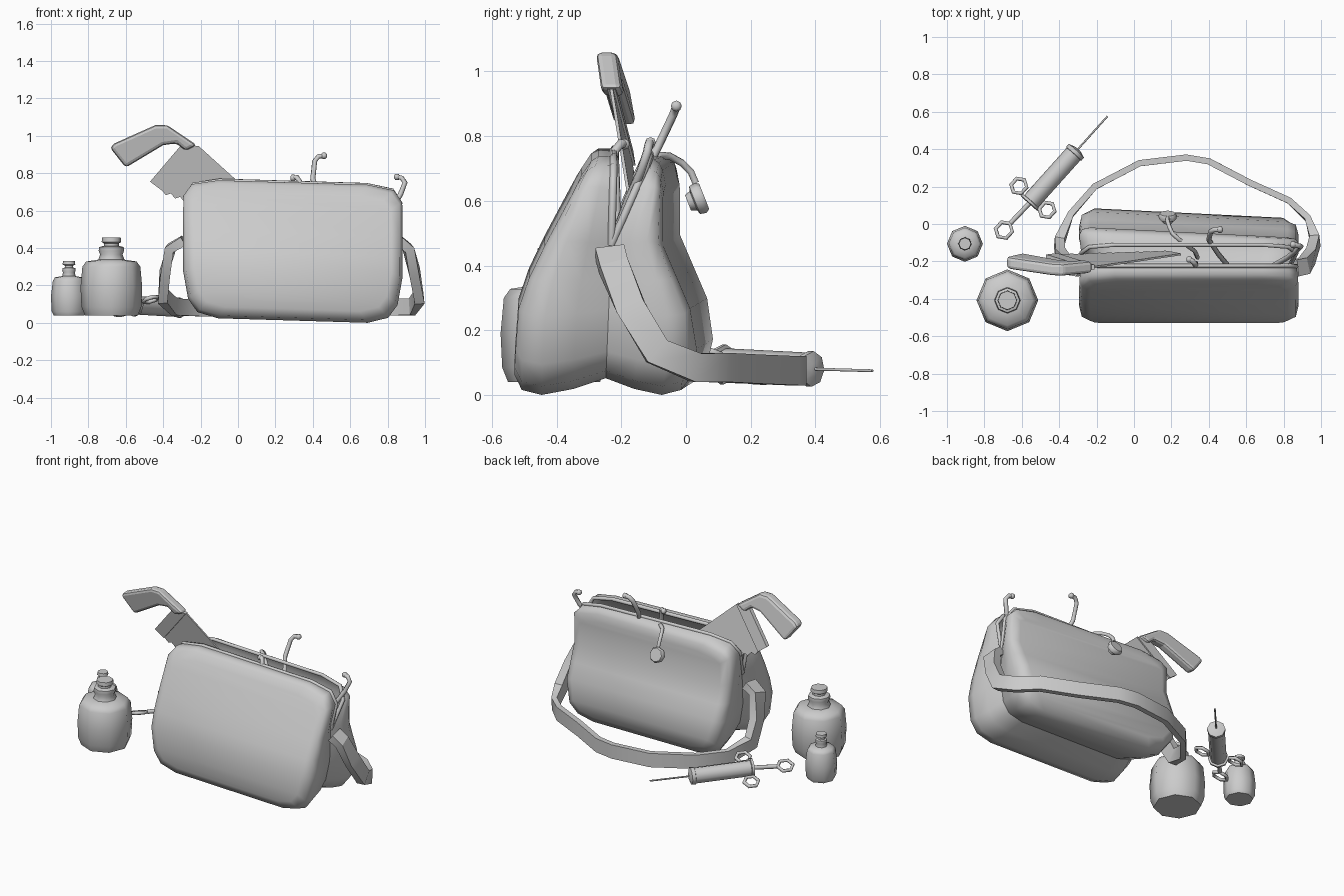
import bpy, bmesh, math
from mathutils import Vector

if "Cube" in bpy.data.objects:
    bpy.data.objects.remove(bpy.data.objects["Cube"])


def finish(name, bm, angle=40, smooth=True, recalc=True):
    if recalc:
        bmesh.ops.recalc_face_normals(bm, faces=bm.faces)
    me = bpy.data.meshes.new(name)
    bm.to_mesh(me)
    bm.free()
    ob = bpy.data.objects.new(name, me)
    bpy.context.collection.objects.link(ob)
    if smooth:
        bpy.ops.object.select_all(action='DESELECT')
        ob.select_set(True)
        bpy.context.view_layer.objects.active = ob
        bpy.ops.object.shade_smooth_by_angle(angle=math.radians(angle))
    return ob


def tube(name, pts, r, cyclic=False, res=1):
    cu = bpy.data.curves.new(name, 'CURVE')
    cu.dimensions = '3D'
    cu.bevel_depth, cu.bevel_resolution, cu.use_fill_caps = r, res, True
    sp = cu.splines.new('POLY')
    sp.points.add(len(pts) - 1)
    for p, co in zip(sp.points, pts):
        p.co = (*co, 1)
    sp.use_cyclic_u = cyclic
    ob = bpy.data.objects.new(name, cu)
    bpy.context.collection.objects.link(ob)
    return ob


def lathe(name, profile, origin, axis=(0, 0, 1), n=8):
    q = Vector((0, 0, 1)).rotation_difference(Vector(axis))
    bm = bmesh.new()
    rings = [[bm.verts.new(Vector(origin) + q @ Vector((r * math.cos(2 * math.pi * i / n),
              r * math.sin(2 * math.pi * i / n), h))) for i in range(n)] for r, h in profile]
    for a, b in zip(rings, rings[1:]):
        for i in range(n):
            bm.faces.new((a[i], a[(i + 1) % n], b[(i + 1) % n], b[i]))
    bm.faces.new(rings[0])
    bm.faces.new(rings[-1])
    return finish(name, bm, 50)


def plate(name, pts, thick, bevel=0):
    # flat piece in the leaning plane of the saw
    bm = bmesh.new()
    sides = [[bm.verts.new((x, -0.22 - 0.22 * (z - 0.94) - 0.05 * (x + 0.4) + s * thick / 2, z))
              for x, z in pts] for s in (-1, 1)]
    for s in sides:
        bm.faces.new(s)
    for i in range(len(pts)):
        j = (i + 1) % len(pts)
        bm.faces.new((sides[0][i], sides[0][j], sides[1][j], sides[1][i]))
    ob = finish(name, bm, smooth=False)
    if bevel:
        m = ob.modifiers.new('bevel', 'BEVEL')
        m.width, m.segments = bevel, 2
    return ob


def interp(table, z):
    if z <= table[0][0]:
        return table[0][1]
    for (a, p), (b, q) in zip(table, table[1:]):
        if z <= b:
            return p + (q - p) * (z - a) / (b - a)
    return table[-1][1]


# bag: two open shells meeting at a gusset seam
HALF = [(.40, 0), (.51, .03), (.56, .1), (.587, .25), (.587, .36), (.587, .48), (.585, .65), (.54, .72), (.40, .745)]
OUTLINE = HALF + [(-x, z) for x, z in reversed(HALF)]
RINGS = [(0, .05), (.35, .018), (.7, 0), (.92, .015), (1, .06)]
SHAPES = {
    'front': ([(0, -.25), (.48, -.23), (.76, -.222)],
              [(0, -.53), (.1, -.53), (.3, -.515), (.44, -.45), (.74, -.29)], 0, .01),
    'back': ([(0, -.25), (.48, -.23), (.76, -.10)],
             [(0, .02), (.13, .06), (.257, .045), (.467, -.045), (.66, -.045), (.75, -.05)], -.05, .04)}

for side, (inner, outer, yaw, drop) in SHAPES.items():
    bm = bmesh.new()
    rings = []
    for t, inset in RINGS:
        ring = []
        for x, z in OUTLINE:
            k = inset * (.2 if t < .5 and z > .48 else 1)
            xx = x * (1 - k / .59)
            zz = .385 + (z - .385) * (1 - k / .38)
            if z > .7:
                zz -= drop * t
            y0, y1 = interp(inner, zz), interp(outer, zz)
            ring.append(bm.verts.new((.293 + xx, y0 + (y1 - y0) * t + yaw * xx * t,
                                      zz - .03 * (xx - .41))))
        rings.append(ring)
    n, h = len(OUTLINE), len(HALF)
    for a, b in zip(rings, rings[1:]):
        for i in range(n):
            bm.faces.new((a[i], a[(i + 1) % n], b[(i + 1) % n], b[i]))
    r = rings[-1]
    for i in range(h - 1):
        bm.faces.new((r[n - 1 - i], r[n - 2 - i], r[i + 1], r[i])[::-1])
    bm.normal_update()
    # face the shell outward (face panel looks away from the seam)
    bm.faces.ensure_lookup_table()
    if (bm.faces[-4].normal.y < 0) != (side == 'front'):
        bmesh.ops.reverse_faces(bm, faces=bm.faces)
    rim = [v.co.copy() for v in rings[0][5:n - 5]]
    finish(side + '_bag_half', bm, 60, recalc=False)
    # frame rod around each opening
    tube(side + '_opening_frame', rim, .012)

# carrying strap: flat band swept around the back
path = [Vector(p) for p in [
    (-.29, -.235, .44), (-.36, -.225, .40), (-.392, -.17, .26), (-.40, -.10, .14), (-.34, .05, .085),
    (-.21, .20, .08), (.03, .325, .075), (.28, .355, .075), (.40, .335, .075), (.62, .22, .08),
    (.83, .125, .085), (.93, .03, .085), (.968, -.09, .135), (.945, -.17, .27), (.91, -.225, .40), (.86, -.235, .44)]]
bm = bmesh.new()
rows = []
for i, p in enumerate(path):
    t = (path[min(i + 1, len(path) - 1)] - path[max(i - 1, 0)]).normalized()
    out = Vector((p.x - .29, (p.y + .15) * 1.3, 0))
    if i in (0, 1, len(path) - 2, len(path) - 1):
        out = Vector((math.copysign(1, p.x), 0, .8))
    nrm = (out - t * out.dot(t)).normalized()
    w = t.cross(nrm)
    half = .026 if p.y < 0 else .017
    rows.append([bm.verts.new(p + w * a * .045 + nrm * b * half)
                 for a, b in ((-1, -1), (1, -1), (1, 1), (-1, 1))])
for a, b in zip(rows, rows[1:]):
    for i in range(4):
        bm.faces.new((a[i], a[(i + 1) % 4], b[(i + 1) % 4], b[i]))
bm.faces.new(rows[0])
bm.faces.new(rows[-1])
finish('strap', bm, 30)

# saw
plate('saw_handle', [(-.685, .937), (-.66, .96), (-.44, 1.058), (-.38, 1.058), (-.22, .95),
                     (-.28, .92), (-.33, .96), (-.40, .95), (-.60, .83)], .066, .018)
plate('saw_heel', [(-.30, .955), (-.21, .945), (-.41, .71), (-.47, .755)], .026)
teeth = [(-.41 + .6 * i / 24, .71 - .22 * i / 24 - (.018 if i % 2 else 0)) for i in range(25)]
plate('saw_blade', [(.25, .53), (-.21, .945)] + teeth, .01)

# bottles: body, stopper collar and cap
BOTTLE = [(.142, .04), (.16, .085), (.165, .19), (.155, .30), (.135, .328), (.07, .338), (.06, .365),
          (.068, .385), (.066, .405), (.04, .412), (.04, .425), (.052, .432), (.05, .455)]
lathe('large_bottle', BOTTLE, (-.677, -.408, 0))
SMALL = [(.082, .04), (.092, .06), (.096, .14), (.086, .225), (.075, .243), (.035, .25), (.032, .27),
         (.036, .28), (.034, .292), (.022, .296), (.022, .306), (.034, .312), (.032, .33)]
lathe('small_bottle', SMALL, (-.904, -.106, 0))

# syringe
tip, tail = Vector((-.30, .40, .08)), Vector((-.56, .11, .095))
d = (tip - tail).normalized()
L = (tip - tail).length
lathe('syringe_barrel', [(.062, 0), (.062, .014), (.05, .016), (.05, L - .035), (.055, L - .033),
                         (.055, L - .012), (.02, L)], tail, d)
tube('syringe_needle', [tip, (-.142, .576, .075)], .005)
tube('plunger_rod', [tail, (-.66, .005, .09)], .013)
across = Vector((.15, -.13, .075)).normalized()
for name, c, rad in (('plunger_ring', (-.695, -.033, .09), .047), ('finger_ring_left', (-.615, .203, .055), .044),
                     ('finger_ring_right', (-.465, .075, .125), .044)):
    tube(name, [Vector(c) + rad * (d * math.cos(math.pi * k / 3) + across * math.sin(math.pi * k / 3))
                for k in range(6)], .011, True)

# hooked instruments with rounded tips
HOOKS = {
    'tall_hook': [(.46, -.03, .893), (.43, -.03, .89), (.41, -.04, .865), (.40, -.085, .77), (.45, -.16, .62), (.50, -.22, .49)],
    'side_hook': [(.85, -.11, .78), (.875, -.115, .775), (.893, -.12, .75), (.87, -.14, .69), (.82, -.18, .6), (.75, -.22, .49)],
    'small_hook': [(.295, -.19, .775), (.315, -.2, .778), (.33, -.22, .755), (.33, -.215, .6), (.33, -.21, .48)]}
for name, pts in HOOKS.items():
    tube(name, pts, .014)
    lathe(name + '_tip', [(.008, -.015), (.017, -.008), (.017, .008), (.008, .015)], pts[0], (1, 0, 0))

# listening tube draped over the back edge
tube('listening_tube', [(.18, .03, .655), (.18, .015, .69), (.188, -.012, .717), (.205, -.05, .738), (.24, -.082, .74),
                        (.29, -.12, .70), (.325, -.145, .63), (.34, -.18, .5)], .012)
lathe('listening_disc', [(.025, -.03), (.032, -.012), (.046, -.008), (.05, .012), (.042, .024)],
      (.18, .034, .605), (0, .93, .37))
